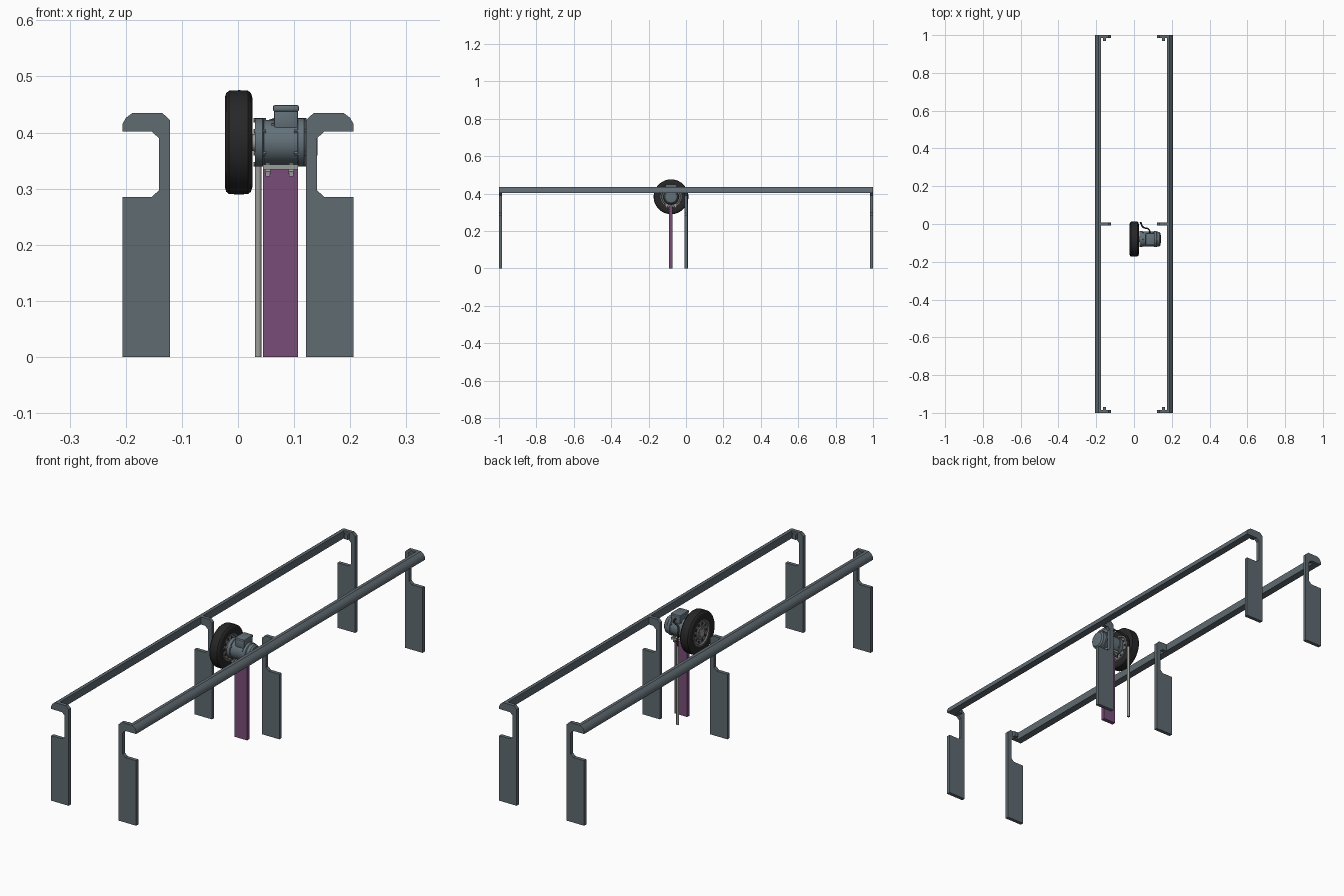
import bpy, bmesh, math
from mathutils import Vector

if "Cube" in bpy.data.objects:
    bpy.data.objects.remove(bpy.data.objects["Cube"])


def material(name, rgb):
    m = bpy.data.materials.new(name)
    m.diffuse_color = (*rgb, 1)
    m.use_nodes = True
    m.node_tree.nodes["Principled BSDF"].inputs["Base Color"].default_value = m.diffuse_color
    return m


STEEL = material("blue grey steel", (0.115, 0.145, 0.165))
MOTOR = material("motor grey", (0.125, 0.165, 0.19))
PURPLE = material("purple paint", (0.19, 0.075, 0.19))
RUBBER = material("black rubber", (0.02, 0.02, 0.02))
ZINC = material("light zinc", (0.33, 0.34, 0.32))
HUB = material("hub grey", (0.2, 0.2, 0.2))

CY, CZ = -0.08, 0.3825      # wheel and motor axis


def finish(name, bm, mat, angle=35):
    bmesh.ops.recalc_face_normals(bm, faces=bm.faces)
    me = bpy.data.meshes.new(name)
    bm.to_mesh(me)
    bm.free()
    me.materials.append(mat)
    me.polygons.foreach_set("use_smooth", [True] * len(me.polygons))
    me.set_sharp_from_angle(angle=math.radians(angle))
    ob = bpy.data.objects.new(name, me)
    bpy.context.collection.objects.link(ob)
    return ob


def prism(name, profile, y0, y1, mat, side=1):
    """Extrude an x-z profile along y."""
    bm = bmesh.new()
    f = bm.faces.new([bm.verts.new((side * x, y0, z)) for x, z in profile])
    ext = bmesh.ops.extrude_face_region(bm, geom=[f])
    bmesh.ops.translate(bm, vec=(0, y1 - y0, 0),
                        verts=[v for v in ext["geom"] if isinstance(v, bmesh.types.BMVert)])
    return finish(name, bm, mat)


def box(name, lo, hi, mat, bevel=0):
    bm = bmesh.new()
    bmesh.ops.create_cube(bm, size=1)
    for v in bm.verts:
        v.co = Vector([(a + b) / 2 + c * (b - a) for a, b, c in zip(lo, hi, v.co)])
    if bevel:
        bmesh.ops.bevel(bm, geom=bm.edges[:], offset=bevel, segments=2, affect='EDGES', profile=0.5)
    return finish(name, bm, mat)


def lathe(name, profile, mat, y=CY, z=CZ, steps=48, axis='X'):
    """Turn (position along axis, radius) points round an axis."""
    bm = bmesh.new()
    rings = []
    for p, r in profile:
        ring = []
        for i in range(steps):
            a = math.tau * i / steps
            ring.append(bm.verts.new((p, y + r * math.cos(a), z + r * math.sin(a))))
        rings.append(ring)
    for a, b in zip(rings, rings[1:]):
        for i in range(steps):
            j = (i + 1) % steps
            bm.faces.new((a[i], a[j], b[j], b[i]))
    bm.faces.new(rings[0])
    bm.faces.new(rings[-1])
    return finish(name, bm, mat)


def tube(name, points, radius, mat):
    cu = bpy.data.curves.new(name, 'CURVE')
    cu.dimensions = '3D'
    cu.bevel_depth = radius
    cu.bevel_resolution = 3
    cu.use_fill_caps = True
    sp = cu.splines.new('BEZIER')
    sp.bezier_points.add(len(points) - 1)
    for bp, p in zip(sp.bezier_points, points):
        bp.co = p
        bp.handle_left_type = bp.handle_right_type = 'AUTO'
    cu.materials.append(mat)
    ob = bpy.data.objects.new(name, cu)
    bpy.context.collection.objects.link(ob)


# Hooked posts and the two long rails
post = [(0.121, 0), (0.206, 0), (0.206, 0.285), (0.154, 0.285), (0.141, 0.297),
        (0.141, 0.39), (0.154, 0.402), (0.206, 0.402), (0.206, 0.415), (0.2, 0.426),
        (0.188, 0.435), (0.135, 0.435), (0.121, 0.422)]
rail = [(0.174, 0.402), (0.206, 0.402), (0.206, 0.415), (0.2, 0.426), (0.188, 0.435), (0.174, 0.435)]
for side, label in ((-1, "left"), (1, "right")):
    prism(label + "_rail", rail, -0.99, 0.99, STEEL, side)
    for y, where in ((-0.992, "front"), (0, "middle"), (0.992, "back")):
        prism(f"{label}_{where}_post", post, y - 0.008, y + 0.008, STEEL, side)
        if y:
            # small lug behind each end post
            s = -1 if y > 0 else 1
            ys = sorted((y, y + s * 0.022))
            xs = sorted((side * 0.147, side * 0.165))
            box(f"{label}_{where}_lug", (xs[0], ys[0], 0.406), (xs[1], ys[1], 0.428), STEEL)

# Tyre with rounded shoulders and open sides
lathe("tyre", [(-0.012, 0.05), (-0.02, 0.056), (-0.023, 0.066), (-0.0235, 0.08), (-0.021, 0.088),
               (-0.016, 0.092), (0.002, 0.093), (0.018, 0.092), (0.023, 0.088), (0.0255, 0.08),
               (0.025, 0.066), (0.022, 0.056), (0.014, 0.05)], RUBBER, steps=64)

# Rim, holes and cap on both wheel sides
for s, label in ((-1, "outer"), (1, "inner")):
    c = 0.001
    lathe(label + "_rim", [(c, 0.056), (c + s * 0.021, 0.056), (c + s * 0.021, 0.051),
                           (c + s * 0.016, 0.048), (c + s * 0.016, 0.028),
                           (c + s * 0.02, 0.026), (c + s * 0.02, 0.001)], HUB)
    lathe(label + "_cap", [(c + s * 0.018, 0.016), (c + s * 0.023, 0.015), (c + s * 0.024, 0.001)],
          ZINC, steps=32)
    for i in range(10):
        a = math.tau * i / 10
        lathe(f"{label}_rim_hole_{i}", [(c + s * 0.014, 0.006), (c + s * 0.0168, 0.006)], RUBBER,
              CY + 0.038 * math.cos(a), CZ + 0.038 * math.sin(a), 12)
    for i in range(5):
        a = math.tau * (i + 0.5) / 5
        lathe(f"{label}_wheel_bolt_{i}", [(c + s * 0.019, 0.003), (c + s * 0.0225, 0.003)], ZINC,
              CY + 0.021 * math.cos(a), CZ + 0.021 * math.sin(a), 6)

# Drive shaft, motor body and stepped rear cover
lathe("drive_shaft", [(0.02, 0.015), (0.034, 0.015)], ZINC, steps=32)
lathe("motor_flange", [(0.03, 0.036), (0.03, 0.043), (0.044, 0.043), (0.046, 0.04)], MOTOR)
lathe("motor_body", [(0.044, 0.04), (0.106, 0.04), (0.107, 0.043), (0.118, 0.043), (0.121, 0.04),
                     (0.134, 0.038), (0.14, 0.032), (0.142, 0.018)], MOTOR)
for i in range(6):
    a = math.tau * (i + 0.5) / 6
    for x0, x1, label in ((0.028, 0.05, "front"), (0.1, 0.122, "rear")):
        lathe(f"{label}_motor_bolt_{i}", [(x0, 0.004), (x1, 0.004)], MOTOR,
              CY + 0.039 * math.cos(a), CZ + 0.039 * math.sin(a), 8)

# Terminal box on top of the motor
box("terminal_box", (0.064, -0.11, 0.405), (0.107, -0.05, 0.443), MOTOR, 0.004)
box("terminal_box_lid", (0.062, -0.112, 0.437), (0.109, -0.048, 0.449), MOTOR, 0.004)
box("terminal_box_base", (0.06, -0.106, 0.408), (0.111, -0.054, 0.416), MOTOR)

# Purple stand with its top plate and clamps
box("motor_stand", (0.045, -0.09, 0), (0.107, -0.072, 0.335), PURPLE)
box("motor_base_plate", (0.045, -0.112, 0.334), (0.107, -0.048, 0.343), ZINC)
for x in (0.05, 0.092):
    for y in (-0.104, -0.056):
        lathe(f"plate_bolt", [(x - 0.002, 0.005), (x + 0.008, 0.005)], ZINC, y, 0.331, 8)
        box("plate_nut", (x - 0.001, y - 0.004, 0.322), (x + 0.007, y + 0.004, 0.346), ZINC)

# Cable conduit and the cable up to the terminal box
tube("conduit", [(0.036, 0.006, 0), (0.036, 0.006, 0.17), (0.036, 0.006, 0.345)], 0.006, ZINC)
tube("cable", [(0.036, 0.006, 0.34), (0.037, 0.004, 0.385), (0.05, -0.018, 0.415),
               (0.078, -0.028, 0.425), (0.086, -0.052, 0.428)], 0.004, RUBBER)
